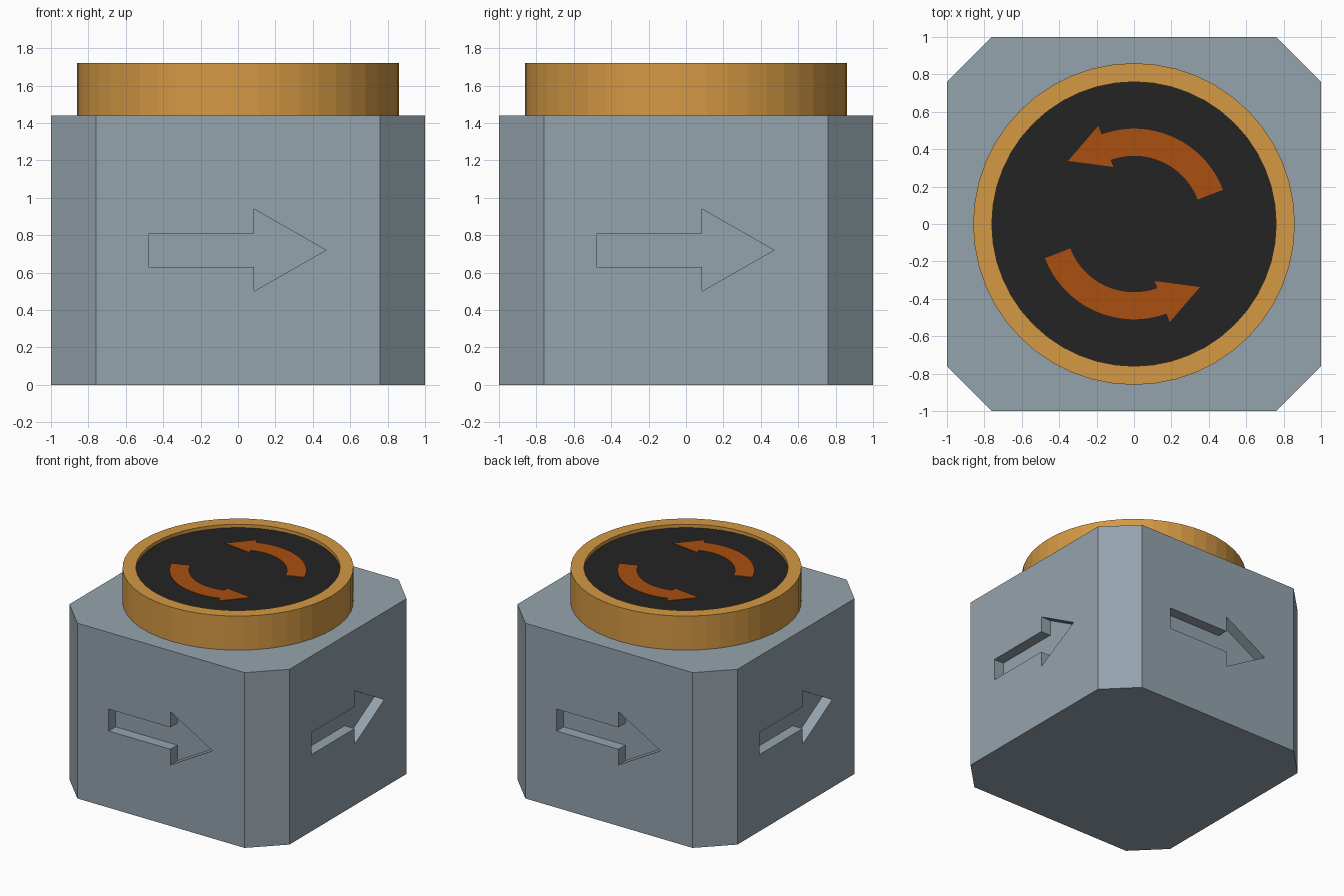
import bpy, bmesh, math
from mathutils import Matrix

if "Cube" in bpy.data.objects:
    bpy.data.objects.remove(bpy.data.objects["Cube"])


def material(name, rgb):
    def lin(c):
        c /= 255
        return c / 12.92 if c <= 0.04045 else ((c + 0.055) / 1.055) ** 2.4
    m = bpy.data.materials.new(name)
    m.diffuse_color = (*[lin(c) for c in rgb], 1)
    m.use_nodes = True
    m.node_tree.nodes["Principled BSDF"].inputs["Base Color"].default_value = m.diffuse_color
    return m


GREY = material("blue grey", (149, 163, 173))
GOLD = material("gold", (213, 153, 68))
BLACK = material("black", (36, 36, 36))
ORANGE = material("burnt orange", (170, 80, 16))


def finish(name, bm, mat, matrix=Matrix()):
    bm.transform(matrix)
    bmesh.ops.recalc_face_normals(bm, faces=bm.faces)
    me = bpy.data.meshes.new(name)
    bm.to_mesh(me)
    bm.free()
    me.materials.append(mat)
    ob = bpy.data.objects.new(name, me)
    bpy.context.collection.objects.link(ob)
    return ob


def prism(name, pts, z0, z1, mat, matrix=Matrix()):
    """Extrude a flat outline from z0 to z1."""
    bm = bmesh.new()
    face = bm.faces.new([bm.verts.new((x, y, z0)) for x, y in pts])
    ext = bmesh.ops.extrude_face_region(bm, geom=[face])["geom"]
    verts = [v for v in ext if isinstance(v, bmesh.types.BMVert)]
    bmesh.ops.translate(bm, verts=verts, vec=(0, 0, z1 - z0))
    return finish(name, bm, mat, matrix)


def polar(r, deg):
    return r * math.cos(math.radians(deg)), r * math.sin(math.radians(deg))


def circle(r, n=48):
    return [polar(r, 360 * i / n) for i in range(n)]


# Body: square block with cut corners
C = 0.76
body = prism("body", [(C, -1), (1, -C), (1, C), (C, 1), (-C, 1), (-1, C), (-1, -C), (-C, -1)],
             0, 1.44, GREY)

# Arrow recess in each of the four sides
arrow = [(-0.475, 0.63), (0.085, 0.63), (0.085, 0.50), (0.47, 0.72),
         (0.085, 0.94), (0.085, 0.81), (-0.475, 0.81)]
for k in range(4):
    turn = Matrix.Rotation(k * math.pi / 2, 4, 'Z') @ Matrix.Rotation(math.pi / 2, 4, 'X')
    cutter = prism("arrow_cutter", arrow, 0.91, 1.1, GREY, turn)
    cutter.hide_render = True
    mod = body.modifiers.new("arrow", 'BOOLEAN')
    mod.operation = 'DIFFERENCE'
    mod.solver = 'EXACT'
    mod.object = cutter
    bpy.context.view_layer.objects.active = body
    bpy.ops.object.modifier_apply(modifier=mod.name)
    bpy.data.objects.remove(cutter)

# Ring on top: rectangular section turned around z
bm = bmesh.new()
section = [(0.86, 1.44), (0.86, 1.72), (0.76, 1.72), (0.76, 1.44)]
N = 48
loops = [[bm.verts.new((*polar(r, 360 * i / N), z)) for i in range(N)] for r, z in section]
for j in range(4):
    a, b = loops[j], loops[(j + 1) % 4]
    for i in range(N):
        bm.faces.new((a[i], a[(i + 1) % N], b[(i + 1) % N], b[i]))
finish("ring", bm, GOLD)

# Dark disc sunk slightly into the ring
prism("disc", circle(0.76), 1.66, 1.692, BLACK)

# Two curved arrows on the disc, half a turn apart
START, END, STEPS = 21, 110, 16
angles = [START + (END - START) * i / STEPS for i in range(STEPS + 1)]
mx, my = polar(0.4375, END)
tx, ty = polar(0.216, END + 90)
curved = [polar(0.51, a) for a in angles]
curved += [polar(0.558, END), (mx + tx, my + ty), polar(0.325, END)]
curved += [polar(0.365, a) for a in reversed(angles)]
for k, side in enumerate(("back", "front")):
    prism("curved_arrow_" + side, curved, 1.692, 1.697, ORANGE,
          Matrix.Rotation(k * math.pi, 4, 'Z'))
